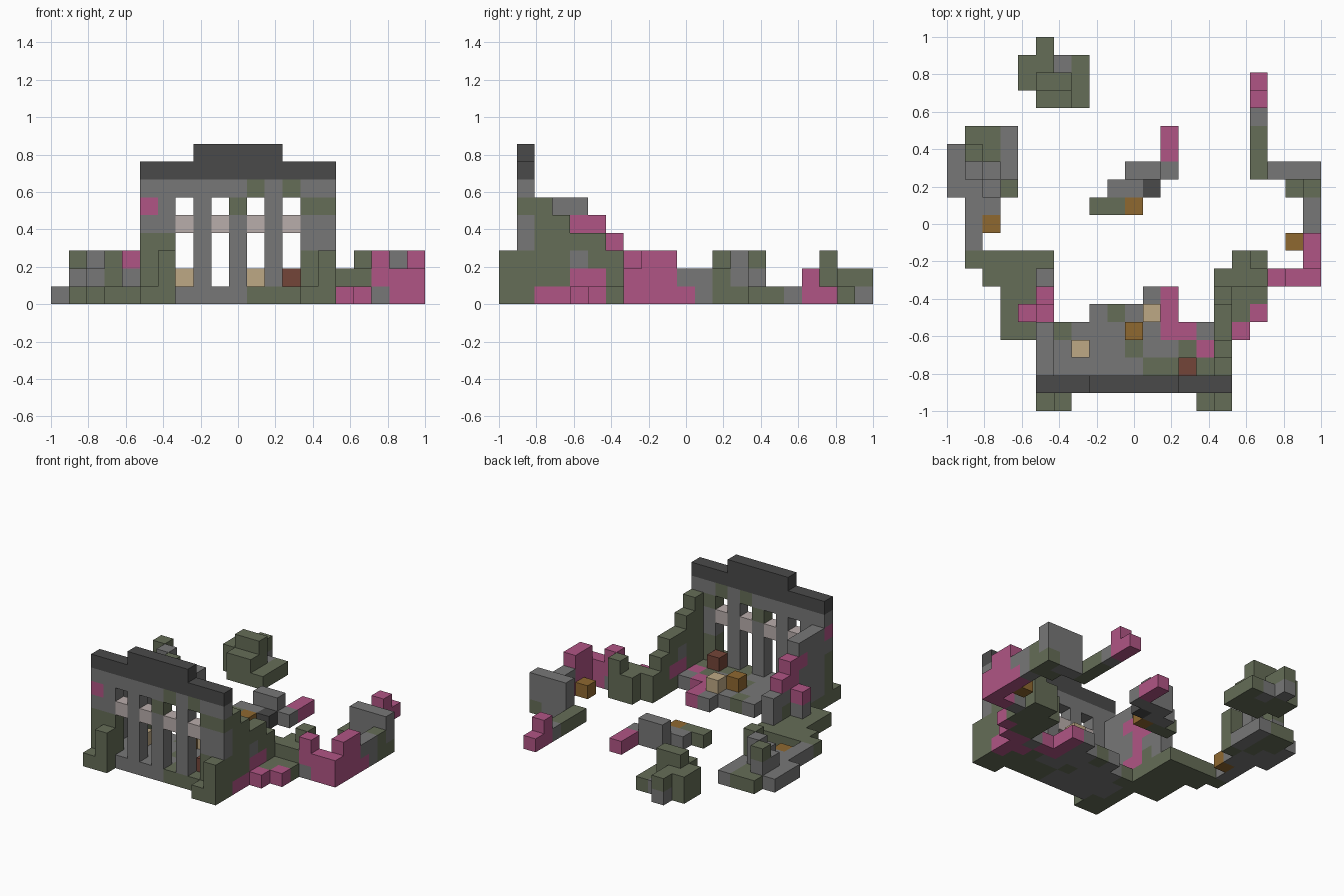
import bpy
import bmesh

cube = bpy.data.objects.get("Cube")
if cube:
    bpy.data.objects.remove(cube, do_unlink=True)

COUNT = 21
CELL = 2 / COUNT

# Flat colours as display hex, keyed by the letter used in the block plans
PALETTE = {
    "S": ("stone_grey", "777777"),
    "G": ("moss_green", "656d57"),
    "P": ("pink_growth", "b05585"),
    "D": ("dark_slate", "4a4a4a"),
    "L": ("pale_bar", "b9adab"),
    "T": ("tan", "bea985"),
    "O": ("ochre", "8f6830"),
    "B": ("rust_brown", "744538"),
}


def linear(c):
    return c / 12.92 if c < 0.04 else ((c + 0.055) / 1.055) ** 2.4


def make_material(name, code):
    rgba = [linear(v / 255) for v in bytes.fromhex(code)] + [1]
    mat = bpy.data.materials.new(name)
    mat.use_nodes = True
    mat.diffuse_color = rgba
    shader = mat.node_tree.nodes["Principled BSDF"]
    shader.inputs["Base Color"].default_value = rgba
    shader.inputs["Roughness"].default_value = 1
    return mat


MATERIALS = {k: make_material(*v) for k, v in PALETTE.items()}


def build(name, blocks):
    """Skin a dictionary of block positions, leaving out buried faces."""
    keys = sorted(set(blocks.values()))
    bm = bmesh.new()
    corners = {}

    def corner(p):
        if p not in corners:
            i, j, k = p
            corners[p] = bm.verts.new((i * CELL - 1, j * CELL - 1, k * CELL))
        return corners[p]

    for cell, key in blocks.items():
        for axis in range(3):
            u, v = (axis + 1) % 3, (axis + 2) % 3
            for side in (0, 1):
                beyond = list(cell)
                beyond[axis] += 1 if side else -1
                if tuple(beyond) in blocks:
                    continue
                ring = []
                for a, b in ((0, 0), (1, 0), (1, 1), (0, 1)):
                    p = list(cell)
                    p[axis] += side
                    p[u] += a
                    p[v] += b
                    ring.append(corner(tuple(p)))
                face = bm.faces.new(ring if side else ring[::-1])
                face.material_index = keys.index(key)
    mesh = bpy.data.meshes.new(name)
    bm.to_mesh(mesh)
    bm.free()
    for key in keys:
        mesh.materials.append(MATERIALS[key])
    obj = bpy.data.objects.new(name, mesh)
    bpy.context.collection.objects.link(obj)


def plan(name, left, back, *layers, base=0):
    """Stack floor plans upward; rows run from the back to the front."""
    blocks = {}
    for k, layer in enumerate(layers):
        for r, row in enumerate(layer.split("/")):
            for c, key in enumerate(row):
                if key != ".":
                    blocks[left + c, back - r, base + k] = key
    build(name, blocks)


def elevation(name, start, depth, rows, along_x=True, base=0):
    """One block thick wall; rows run from the top to the bottom."""
    blocks = {}
    for r, row in enumerate(reversed(rows.split("/"))):
        for c, key in enumerate(row):
            if key != ".":
                cell = (start + c, depth) if along_x else (depth, start + c)
                blocks[cell + (base + r,)] = key
    build(name, blocks)


# Front wall with four tall openings
elevation("facade", 5, 1,
          "SSSSSSGSGSS/PS.S.G.S.GG/SS.S.S.S.SS/GG.S.S.S.SS/"
          "GG.S.S.S.GG/GG.S.S.S.GG/GGSSSSGGGGG")
elevation("cornice", 5, 1, "...DDDDD.../DDDDDDDDDDD", base=7)
elevation("window_bars", 5, 1, "..L.L.L.L..", base=4)

# Stepped buttresses at the front corners
for side, column in (("right", 5), ("left", 14)):
    plan(side + "_buttress", column, 0, "GG", ".G", ".G")

# Broken side walls stepping down toward the back
elevation("left_side_wall", 2, 15,
          "G/GG/GGGG/GGSGG/GGPPGG/PPPGGG", along_x=False)
elevation("right_side_wall", 2, 5,
          "SSS/SSPP/SSSPP/SSSPSS/SSPPGS/GGGGGG", along_x=False)

# Floor of the hall
plan("floor", 6, 6, ".....SP/..SGSSP/GSSSSSPPS/SSSSGSSGP/SSSSSGGGG")

# Ruined wall on the right
plan("right_ruin_base", 0, 15,
     ".GGS/SGGS/SSGS/SSSG/.SS/.S/.S/.GGGGG/..GGG/...GG/...GG/...GG")
plan("right_ruin_steps", 1, 14, "S/SS/.SG", "G/.S/..G", base=1)
plan("right_ruin_stub", 4, 5, "S", "P", base=1)

# Ruined wall on the left
plan("left_ruin_front", 16, 9,
     "....P/GG..P/GGSPP/GG/GP/P",
     "....P/GG..P/GGPPP",
     "....P/.G..P/..P")
plan("left_ruin_back", 17, 18,
     "P/P/S/G/G/GSSG/..GG/...S/...P",
     "/P////.SSS/...G/...S/...S",
     "/////.SSS")

# Loose rubble behind the hall
plan("centre_rubble", 8, 15, "....P/....P/..SSS/.SSD/GG", "//..SS")
plan("back_rubble", 4, 20,
     ".S/GGSG/GGGG/.GGG", ".G/GG/GGG/.GG", "//.GG")

# Crates inside the hall and out in the yard
for name, i, j, k, key in (
        ("tan_crate_a", 7, 3, 1, "T"), ("tan_crate_b", 11, 5, 1, "T"),
        ("rust_crate", 13, 2, 1, "B"), ("ochre_crate_hall", 10, 4, 1, "O"),
        ("ochre_crate_right", 2, 10, 0, "O"),
        ("ochre_crate_left", 19, 9, 0, "O"),
        ("ochre_crate_centre", 10, 11, 0, "O")):
    plan(name, i, j, key, base=k)
